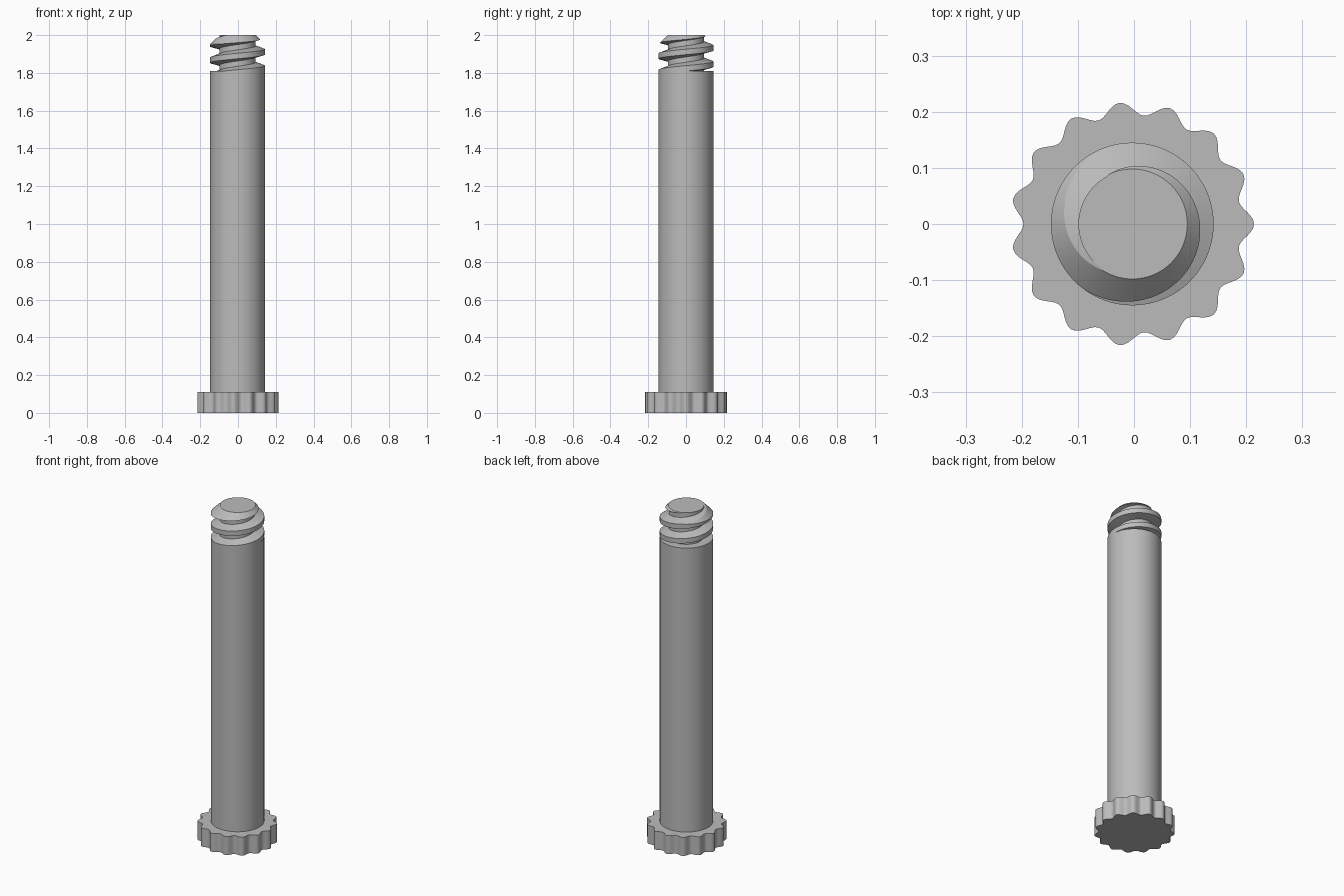
import bpy, bmesh, math

if "Cube" in bpy.data.objects:
    bpy.data.objects.remove(bpy.data.objects["Cube"])

CX = -0.003                 # shared axis of all parts
SHAFT_R, CORE_R = 0.145, 0.096
SHOULDER, TOP = 1.81, 2.0
PITCH = 0.087

grey = bpy.data.materials.new("plain grey")
grey.use_nodes = True
grey.diffuse_color = (0.5, 0.5, 0.5, 1)
grey.node_tree.nodes["Principled BSDF"].inputs["Base Color"].default_value = (0.5, 0.5, 0.5, 1)


def polar(r, a, z):
    return (r * math.cos(a), r * math.sin(a), z)


def finish(name, bm):
    bmesh.ops.remove_doubles(bm, verts=bm.verts, dist=1e-6)
    bmesh.ops.recalc_face_normals(bm, faces=bm.faces)
    mesh = bpy.data.meshes.new(name)
    bm.to_mesh(mesh)
    bm.free()
    mesh.materials.append(grey)
    obj = bpy.data.objects.new(name, mesh)
    obj.location.x = CX
    bpy.context.collection.objects.link(obj)
    return obj


def smooth(obj, degrees=30):
    bpy.ops.object.select_all(action="DESELECT")
    obj.select_set(True)
    bpy.context.view_layer.objects.active = obj
    bpy.ops.object.shade_smooth_by_angle(angle=math.radians(degrees))


def stack(name, rings):
    """Bridge a list of closed rings and cap both ends."""
    bm = bmesh.new()
    loops = [[bm.verts.new(p) for p in ring] for ring in rings]
    n = len(loops[0])
    for low, high in zip(loops, loops[1:]):
        for i in range(n):
            j = (i + 1) % n
            bm.faces.new((low[i], low[j], high[j], high[i]))
    bm.faces.new(loops[0][::-1])
    bm.faces.new(loops[-1])
    return finish(name, bm)


def lathe(name, profile, n=96):
    return stack(name, [[polar(r, math.tau * i / n, z) for i in range(n)] for r, z in profile])


# Scalloped knob at the foot
def scallop(z, lobes=15, steps=12):
    n = lobes * steps
    return [polar(0.2055 + 0.0115 * math.cos(lobes * math.tau * i / n), math.tau * i / n, z)
            for i in range(n)]


knob = stack("scalloped_knob", [scallop(0), scallop(0.11)])
smooth(knob, 40)

# Long plain shaft
shaft = lathe("shaft", [(SHAFT_R, 0.1), (SHAFT_R, SHOULDER)])
smooth(shaft)

# Right-handed thread: heights of the profile corners within one pitch
CORNERS = [(-0.012, CORE_R), (0, SHAFT_R), (0.029, SHAFT_R), (0.047, CORE_R)]
Z_LOW, Z_HIGH = SHOULDER - 0.03, TOP + 0.03
START = 1.94 - PITCH / 2 - 4 * PITCH


def thread_radius(h):
    h = (h + 0.012) % PITCH - 0.012
    for (h0, r0), (h1, r1) in zip(CORNERS, CORNERS[1:]):
        if h0 <= h <= h1:
            return r0 + (r1 - r0) * (h - h0) / (h1 - h0)
    return CORE_R


def thread_column(a):
    base = START + PITCH * a / math.tau
    column = []
    for turn in range(-1, 8):
        for h, r in CORNERS:
            z = base + turn * PITCH + h
            if not Z_LOW < z < Z_HIGH:
                z = min(max(z, Z_LOW), Z_HIGH)
                r = thread_radius(z - base)
            column.append(polar(r, a, z))
    return column


bm = bmesh.new()
N = 96
columns = [[bm.verts.new(p) for p in thread_column(math.tau * i / N)] for i in range(N + 1)]
for left, right in zip(columns, columns[1:]):
    for k in range(len(left) - 1):
        bm.faces.new((left[k], right[k], right[k + 1], left[k + 1]))
bmesh.ops.remove_doubles(bm, verts=bm.verts, dist=1e-5)
bmesh.ops.dissolve_degenerate(bm, dist=1e-6, edges=bm.edges)
bmesh.ops.holes_fill(bm, edges=[e for e in bm.edges if e.is_boundary], sides=0)
thread = finish("threaded_tip", bm)

# Chamfer the tip with a cone-ended envelope
tip_r, wide = CORE_R + 0.002, 0.16
envelope = lathe("tip_envelope", [(wide, SHOULDER - 0.01),
                                  (wide, TOP - (wide - tip_r)), (tip_r, TOP)])
envelope.hide_render = True
cut = thread.modifiers.new("chamfer", "BOOLEAN")
cut.operation = "INTERSECT"
cut.solver = "EXACT"
cut.object = envelope
bpy.ops.object.select_all(action="DESELECT")
thread.select_set(True)
bpy.context.view_layer.objects.active = thread
bpy.ops.object.modifier_apply(modifier=cut.name)
bpy.data.objects.remove(envelope)
smooth(thread, 15)
